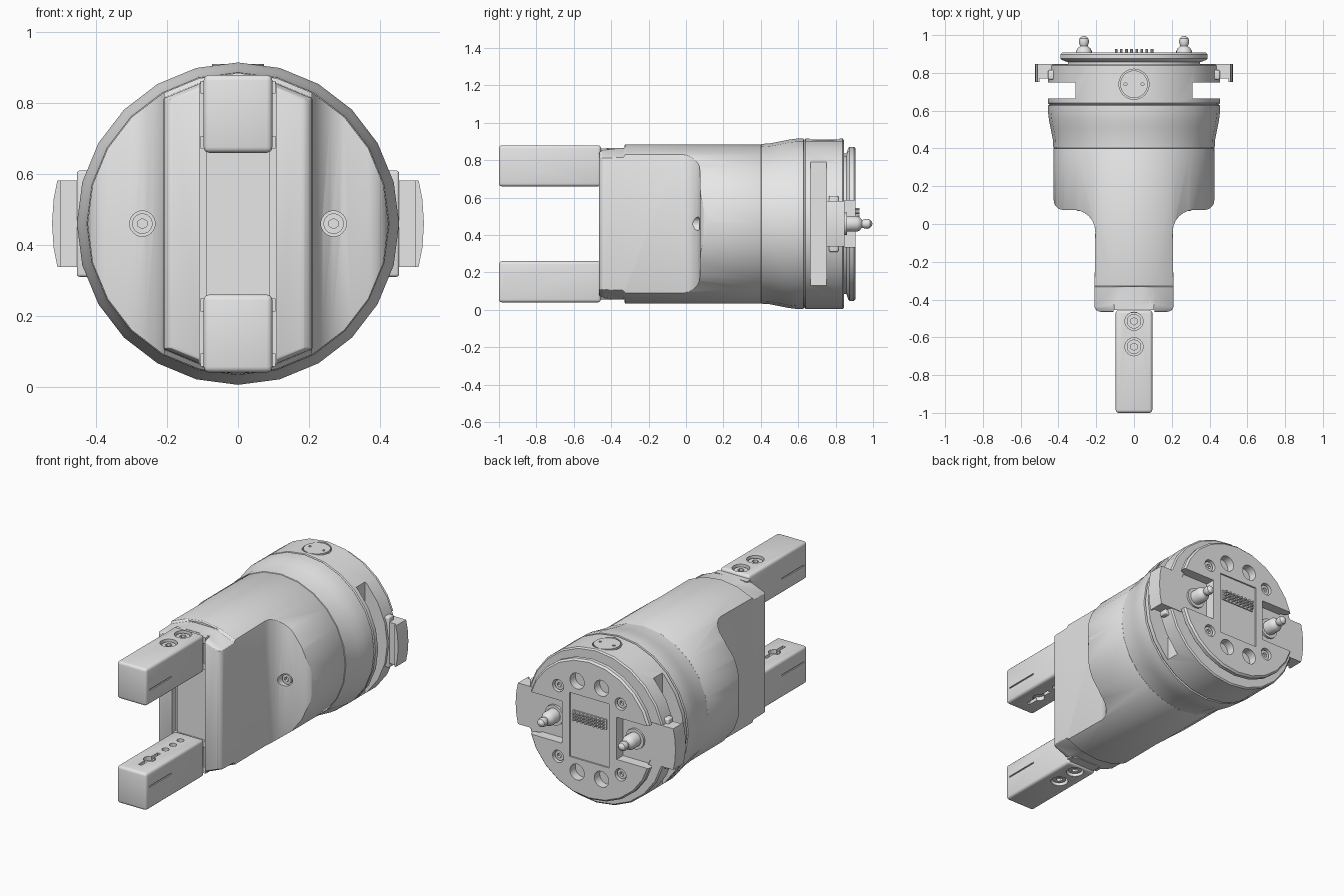
import bpy, bmesh
from math import sin, cos, pi, radians
from mathutils import Matrix, Vector

cube = bpy.data.objects.get("Cube")
if cube:
    bpy.data.objects.remove(cube, do_unlink=True)

C = 0.46  # height of the main axis

grey = bpy.data.materials.new("light_grey")
grey.use_nodes = True
grey.diffuse_color = (0.8, 0.8, 0.8, 1)
grey.node_tree.nodes["Principled BSDF"].inputs["Base Color"].default_value = (0.8, 0.8, 0.8, 1)
parts = []


def make(name, bm, keep=True):
    bmesh.ops.recalc_face_normals(bm, faces=bm.faces)
    mesh = bpy.data.meshes.new(name)
    bm.to_mesh(mesh)
    bm.free()
    ob = bpy.data.objects.new(name, mesh)
    bpy.context.collection.objects.link(ob)
    mesh.materials.append(grey)
    if keep:
        parts.append(ob)
    return ob


def box(name, x, y, z, bevel=0, keep=True):
    """Box from (min, max) ranges, z measured from the main axis."""
    bm = bmesh.new()
    bmesh.ops.create_cube(bm, size=1)
    for v in bm.verts:
        v.co = Vector([(a + b) / 2 + t * (b - a) for (a, b), t in zip((x, y, z), v.co)])
        v.co.z += C
    if bevel:
        bmesh.ops.bevel(bm, geom=bm.edges[:], offset=bevel, segments=3, profile=0.5, affect='EDGES')
    return make(name, bm, keep)


def lathe(name, profile, x=0, z=0, sides=24, keep=True):
    """Turn (radius, y) points about a line parallel to y."""
    bm = bmesh.new()
    rings = [[bm.verts.new((x + r * sin(2 * pi * i / sides), y, C + z + r * cos(2 * pi * i / sides)))
              for i in range(sides)] for r, y in profile]
    for a, b in zip(rings, rings[1:]):
        for i in range(sides):
            j = (i + 1) % sides
            bm.faces.new((a[i], a[j], b[j], b[i]))
    bm.faces.new(rings[0])
    bm.faces.new(rings[-1])
    return make(name, bm, keep)


def rod(name, loc, r, depth, axis='Y', sides=24, keep=True):
    turn = {'X': Matrix.Rotation(pi / 2, 4, 'Y'), 'Y': Matrix.Rotation(pi / 2, 4, 'X'), 'Z': Matrix()}[axis]
    bm = bmesh.new()
    bmesh.ops.create_cone(bm, cap_ends=True, segments=sides, radius1=r, radius2=r, depth=depth,
                          matrix=Matrix.Translation((loc[0], loc[1], C + loc[2])) @ turn)
    return make(name, bm, keep)


def prism(name, outline, z0, z1):
    bm = bmesh.new()
    face = bm.faces.new([bm.verts.new((x, y, C + z0)) for x, y in outline])
    new = bmesh.ops.extrude_face_region(bm, geom=[face])["geom"]
    bmesh.ops.translate(bm, vec=(0, 0, z1 - z0), verts=[v for v in new if isinstance(v, bmesh.types.BMVert)])
    return make(name, bm)


def apply(ob, mod):
    bpy.context.view_layer.objects.active = ob
    bpy.ops.object.modifier_apply(modifier=mod.name)


def carve(ob, tool, op='DIFFERENCE'):
    mod = ob.modifiers.new("carve", 'BOOLEAN')
    mod.operation, mod.object, mod.solver = op, tool, 'EXACT'
    apply(ob, mod)
    bpy.data.objects.remove(tool, do_unlink=True)


def screw(ob, name, loc, r, axis, out, sink=0.012):
    """Counterbore in ob with a hex socket screw; out is the outward sign."""
    k = 'XYZ'.index(axis)
    carve(ob, rod("tool", loc, r, 0.08, axis, keep=False))
    p = list(loc)
    p[k] -= out * (sink + 0.02)
    head = rod(name, p, r * 0.8, 0.04, axis)
    p[k] += out * 0.02
    carve(head, rod("tool", p, r * 0.4, 0.03, axis, 6, keep=False))


def arc(cx, cy, r, a0, a1, n=6):
    return [(cx + r * cos(radians(a0 + (a1 - a0) * i / n)), cy + r * sin(radians(a0 + (a1 - a0) * i / n)))
            for i in range(n + 1)]


# Main housing: plan outline trimmed by a round-ended barrel
half = (arc(0.175, -0.43, 0.035, -90, 0, 5) + arc(0.32, -0.04, 0.115, 180, 90)
        + arc(0.375, 0.125, 0.05, -90, 0, 5) + [(0.425, 0.40)])
housing = prism("housing", half + [(-x, y) for x, y in reversed(half)], -0.6, 0.6)
carve(housing, lathe("tool", [(0.38, -0.47), (0.40, -0.462), (0.41, -0.44), (0.412, -0.335),
                              (0.425, -0.325), (0.425, 0.40)], keep=False), 'INTERSECT')
soft = housing.modifiers.new("soft", 'BEVEL')
soft.width, soft.segments, soft.limit_method, soft.angle_limit = 0.012, 2, 'ANGLE', radians(40)
apply(housing, soft)

# Guide slot down the front face, with shallow notches at both ends
carve(housing, box("tool", (-0.108, 0.108), (-0.6, -0.425), (-0.6, 0.6), keep=False))
for s in (1, -1):
    z = sorted((s * 0.405, s * 0.6))
    carve(housing, box("tool", (-0.108, 0.108), (-0.6, -0.33), z, keep=False))
    screw(housing, "housing_screw", (s * 0.27, 0.07, 0), 0.036, 'Y', -1, 0)
box("guide_panel", (-0.09, 0.09), (-0.44, -0.41), (-0.40, 0.40))

# Flared collar and coupling flange
lathe("collar", [(0.42, 0.398), (0.427, 0.403), (0.43, 0.45), (0.442, 0.51), (0.45, 0.55),
                 (0.455, 0.59), (0.455, 0.628), (0.445, 0.632)])
flange = lathe("flange", [(0.445, 0.63), (0.455, 0.64), (0.455, 0.838), (0.447, 0.845)])
for s in (1, -1):
    carve(flange, box("tool", sorted((s * 0.31, s * 0.6)), (0.665, 0.75), (-0.6, 0.6), keep=False))

# Round button on top
carve(flange, rod("tool", (0, 0.74, 0.47), 0.08, 0.08, 'Z', keep=False))
button = rod("top_button", (0, 0.74, 0.43), 0.073, 0.042, 'Z')
for s in (1, -1):
    carve(button, rod("tool", (s * 0.045, 0.74, 0.45), 0.008, 0.03, 'Z', 12, keep=False))

# Rear mounting plate with holes, pockets and recessed centre
plate = lathe("rear_plate", [(0.375, 0.84), (0.375, 0.857), (0.405, 0.868), (0.412, 0.875),
                             (0.412, 0.897), (0.402, 0.907)])
carve(plate, box("tool", (-0.13, 0.13), (0.898, 0.95), (-0.19, 0.19), keep=False))
for s in (1, -1):
    carve(plate, box("tool", sorted((s * 0.18, s * 0.6)), (0.848, 0.95), (-0.125, 0.125), keep=False))
    for t in (1, -1):
        carve(plate, rod("tool", (s * 0.08, 0.907, t * 0.27), 0.047, 0.1, keep=False))
        screw(plate, "plate_screw", (s * 0.205, 0.907, t * 0.21), 0.036, 'Y', 1)

# Contact block and its small pins
box("contact_block", (-0.11, 0.11), (0.89, 0.905), (0.03, 0.09))
for row in range(3):
    for col in range(8):
        rod("contact_pin", (-0.094 + col * 0.027, 0.912, 0.042 + row * 0.018), 0.007, 0.03, sides=8)

for s in (1, -1):
    # Locating pin with a ball end
    lathe("locating_pin", [(0.06, 0.845), (0.06, 0.86), (0.042, 0.86), (0.042, 0.915), (0.034, 0.93),
                           (0.02, 0.942), (0.024, 0.952), (0.027, 0.967), (0.023, 0.983),
                           (0.012, 0.993), (0.003, 0.996)], x=s * 0.265, sides=16)
    # Side latch with a hooked tip
    hook = [(0.36, 0.77), (0.50, 0.77), (0.50, 0.752), (0.54, 0.752), (0.54, 0.848), (0.36, 0.848)]
    latch = prism("side_latch", [(s * x, y) for x, y in hook], -0.122, 0.122)
    carve(latch, lathe("tool", [(0.525, 0.7), (0.525, 0.9)], sides=48, keep=False), 'INTERSECT')
    box("latch_pivot", sorted((s * 0.38, s * 0.455)), (0.765, 0.815), (-0.15, 0.15), 0.008)

# Gripper fingers, upper and lower
for s, side in ((1, "upper"), (-1, "lower")):
    lo, hi = sorted((s * 0.20, s * 0.42))
    finger = box(side + "_finger", (-0.097, 0.097), (-1, -0.455), (lo, hi), 0.016)
    for y in (-0.515, -0.65):
        screw(finger, side + "_finger_screw", (0, y, s * 0.42), 0.048, 'Z', s)
    for t in (1, -1):
        carve(finger, box("tool", sorted((t * 0.09, t * 0.12)), (-0.97, -0.76),
                          (s * 0.287 - 0.004, s * 0.287 + 0.004), keep=False))
    # Grip face: groove, seat and three small holes
    carve(finger, box("tool", (-0.01, 0.01), (-0.92, -0.74), (s * 0.20 - 0.02, s * 0.20 + 0.02), keep=False))
    for y, r in ((-0.83, 0.034), (-0.68, 0.02), (-0.61, 0.02), (-0.54, 0.02)):
        carve(finger, rod("tool", (0, y, s * 0.20), r, 0.05, 'Z', 16, keep=False))
    # Sliding carriage with side tabs
    box(side + "_carriage", (-0.085, 0.085), (-0.47, -0.40), (lo + 0.012, hi - 0.02))
    for z in (0.23, 0.385):
        box(side + "_carriage_tab", (-0.106, 0.106), (-0.455, -0.42), (s * z - 0.018, s * z + 0.018))

# Smooth shading with sharp edges kept
bpy.ops.object.select_all(action='DESELECT')
for ob in parts:
    ob.select_set(True)
bpy.context.view_layer.objects.active = housing
bpy.ops.object.shade_smooth_by_angle(angle=radians(30))
